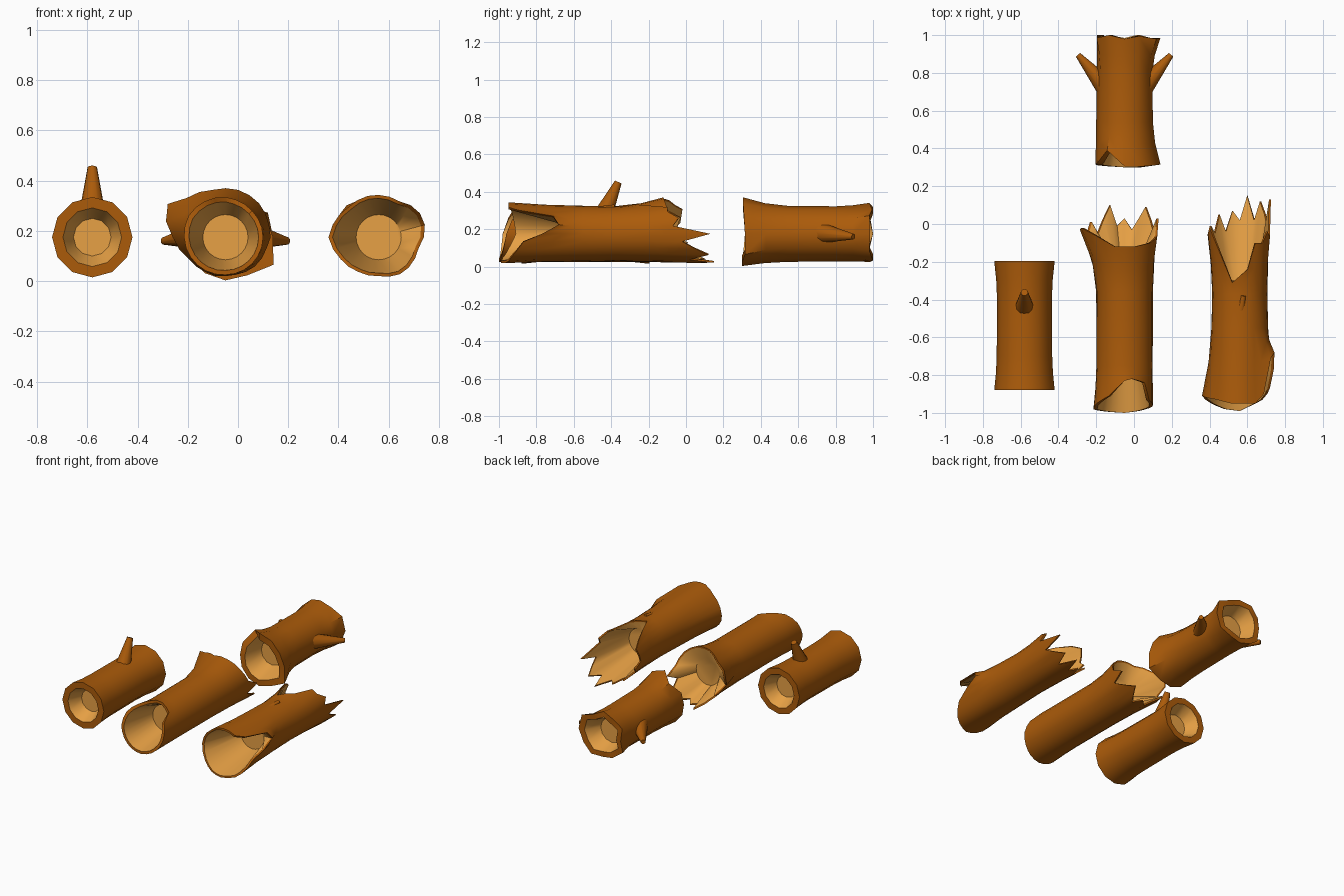
import bpy, bmesh, math
from mathutils import Vector

if "Cube" in bpy.data.objects:
    bpy.data.objects.remove(bpy.data.objects["Cube"])


def material(name, col):
    m = bpy.data.materials.new(name)
    m.diffuse_color = (*col, 1)
    m.use_nodes = True
    m.node_tree.nodes["Principled BSDF"].inputs["Base Color"].default_value = m.diffuse_color
    return m


BARK = material("bark_brown", (0.41, 0.105, 0.003))
WOOD = material("inner_wood_tan", (0.88, 0.39, 0.065))
CZ = 0.175  # axis height of every log


def finish(name, bm):
    bmesh.ops.recalc_face_normals(bm, faces=bm.faces)
    me = bpy.data.meshes.new(name)
    bm.to_mesh(me)
    bm.free()
    me.materials.append(BARK)
    me.materials.append(WOOD)
    ob = bpy.data.objects.new(name, me)
    bpy.context.collection.objects.link(ob)
    bpy.context.view_layer.objects.active = ob
    ob.select_set(True)
    bpy.ops.object.shade_smooth_by_angle(angle=math.radians(50))
    ob.select_set(False)


def sample(profile, deg):
    """Periodic linear interpolation of (angle, radius, y) points."""
    pts = profile + [(profile[0][0] + 360, *profile[0][1:])]
    for (a, r, y), (a2, r2, y2) in zip(pts, pts[1:]):
        if a <= deg <= a2:
            t = (deg - a) / (a2 - a)
            return r + (r2 - r) * t, y + (y2 - y) * t


def log(name, cx, n, front, body, back, rims, floors):
    """Hollow log: front/back broken rims, round body rings between, bowl in each end."""
    degs = [360 * i / n for i in range(n)]
    f = [sample(front, d) for d in degs]
    b = [sample(back, d) for d in degs]

    def circle(y, r):
        return [(r, y)] * n

    def blend(p, q, tr, ty):
        return [(u[0] + (v[0] - u[0]) * tr, u[1] + (v[1] - u[1]) * ty) for u, v in zip(p, q)]

    def bowl(end, rim, floor):
        return [[(r * rim, y) for r, y in end], circle(*floor)]

    first, last = circle(*body[0]), circle(*body[-1])
    fin, bin_ = bowl(f, rims[0], floors[0]), bowl(b, rims[1], floors[1])
    loops = [fin[1], fin[0], f, blend(first, f, .3, .5)] + [circle(*p) for p in body]
    loops += [blend(last, b, .3, .5), b, bin_[0], bin_[1]]
    bm = bmesh.new()
    rings = [[bm.verts.new((cx + r * math.cos(math.radians(d)), y,
                            CZ + r * math.sin(math.radians(d))))
              for (r, y), d in zip(lp, degs)] for lp in loops]
    for k, (p, q) in enumerate(zip(rings, rings[1:])):
        for i in range(n):
            j = (i + 1) % n
            face = bm.faces.new((p[i], p[j], q[j], q[i]))
            face.material_index = int(k in (0, len(rings) - 2))
    for ring in (rings[0], rings[-1]):
        bm.faces.new(ring).material_index = 1
    finish(name, bm)


def branch(name, p, q, r1, r2, squash=1.0):
    """Tapered broken twig from p to q."""
    p, q = Vector(p), Vector(q)
    rot = (q - p).to_track_quat('Z', 'Y')
    bm = bmesh.new()
    bmesh.ops.create_cone(bm, cap_ends=True, segments=12, radius1=r1, radius2=r2,
                          depth=(q - p).length)
    for v in bm.verts:
        v.co.x *= squash
        v.co = rot @ v.co + (p + q) / 2
    finish(name, bm)


# short cleanly cut log on the left
log("short_log_left", -0.58, 12,
    [(0, .16, -.88), (180, .16, -.88)], [(-.7, .147), (-.4, .145)],
    [(0, .16, -.195), (180, .16, -.195)], (.73, .73), ((-.79, .075), (-.28, .075)))
branch("left_log_twig", (-.58, -.45, .26), (-.58, -.362, .452), .054, .019)

# long log in the centre, splintered at the back
log("long_log_centre", -0.05, 24,
    [(0, .15, -.96), (30, .15, -.93), (45, .15, -.84), (75, .155, -.82), (90, .16, -.83),
     (120, .165, -.91), (150, .17, -.95), (180, .165, -.98), (240, .155, -.995),
     (270, .15, -1.0), (300, .15, -.99)],
    [(-.75, .149), (-.36, .15)],
    [(0, .18, .03), (15, .18, -.06), (45, .19, -.1), (75, .195, -.12), (105, .195, -.12),
     (135, .22, -.06), (150, .265, -.02), (165, .245, -.03), (180, .21, -.08), (195, .19, .01),
     (210, .17, -.05), (240, .16, .1), (255, .16, -.01), (270, .155, .03), (285, .155, -.03),
     (315, .165, .09), (345, .17, -.06)],
    (.88, .94), ((-.74, .09), (-.17, .09)))

# long log on the right, notched at the front side and the back top
log("long_log_right", 0.56, 24,
    [(0, .18, -.77), (15, .19, -.68), (30, .19, -.71), (45, .18, -.9), (60, .165, -.95),
     (105, .17, -.95), (135, .17, -.93), (180, .2, -.91), (210, .175, -.95), (240, .16, -.98),
     (270, .155, -.99), (300, .17, -.95), (315, .17, -.93), (345, .165, -.87)],
    [(-.55, .15), (-.37, .146)],
    [(0, .165, .13), (15, .165, -.07), (30, .17, -.04), (45, .17, -.1), (60, .165, -.1),
     (75, .16, -.24), (105, .155, -.31), (135, .18, -.1), (150, .18, -.03), (180, .17, -.06),
     (195, .165, -.01), (210, .16, -.05), (225, .16, .05), (240, .155, -.04), (255, .155, .07),
     (270, .155, .02), (285, .16, .15), (300, .16, .02), (315, .16, .12), (345, .16, -.02)],
    (.92, .94), ((-.64, .09), (-.3, .09)))
branch("right_log_splinter", (.55, -.53, .285), (.58, -.38, .32), .03, .012)

# short log at the back with a twig on each side
log("short_log_back", -0.05, 12,
    [(0, .19, .315), (30, .18, .31), (60, .19, .305), (90, .195, .305), (120, .185, .39),
     (150, .165, .325), (180, .155, .315), (240, .165, .305), (270, .172, .3), (300, .175, .3),
     (330, .22, .315)],
    [(.54, .15), (.8, .147)],
    [(0, .19, .985), (30, .195, .98), (60, .15, .995), (90, .165, .98), (120, .165, 1.0),
     (150, .17, .985), (180, .145, 1.0), (210, .17, .98), (240, .155, .995), (270, .15, .985),
     (300, .165, 1.0), (330, .18, .98)],
    (.76, .76), ((.45, .085), (.89, .085)))
for side, name in ((-1, "back_log_twig_left"), (1, "back_log_twig_right")):
    branch(name, (-.05 + side * .1, .725, .18), (-.05 + side * .246, .895, .16), .055, .015)
